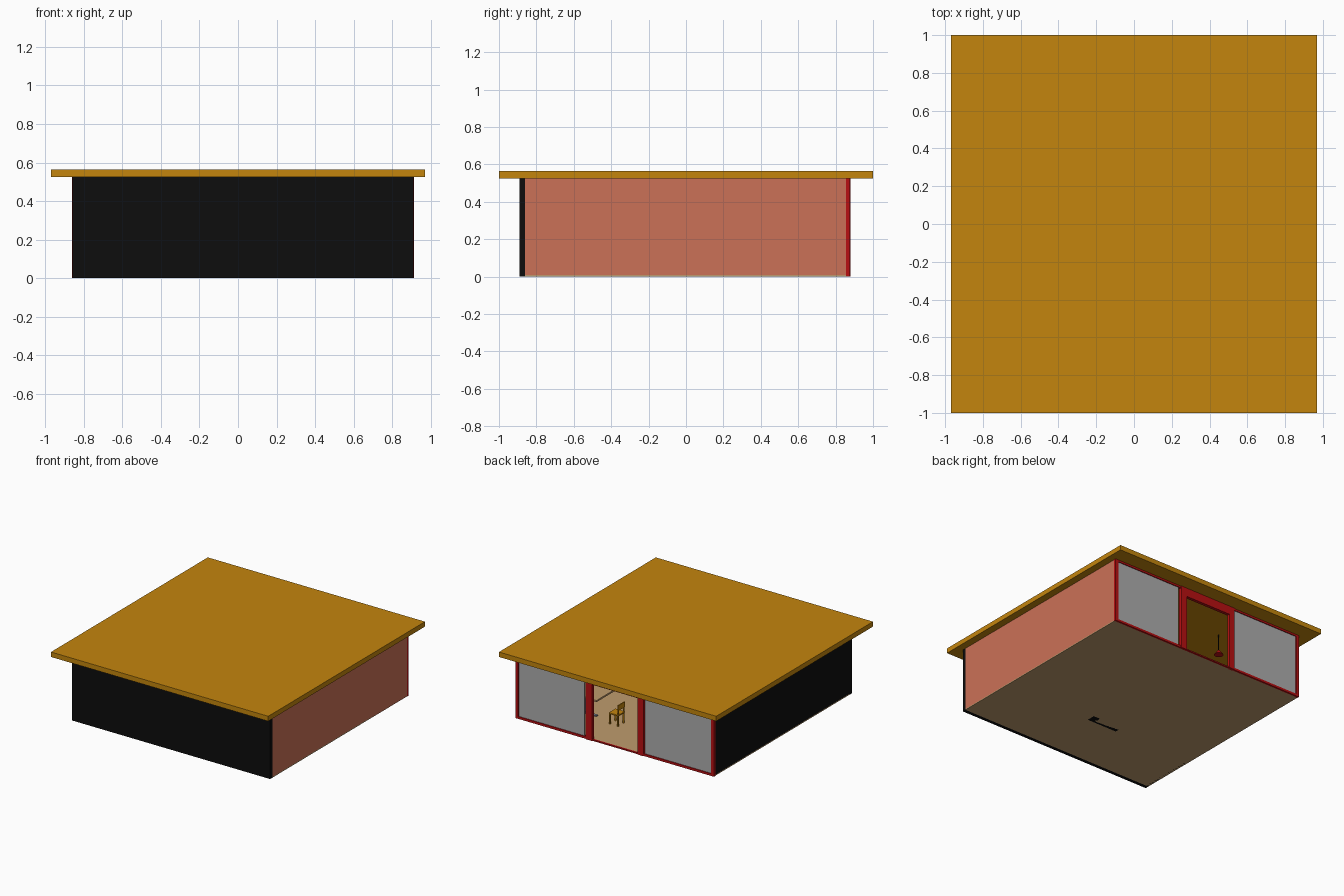
import bpy, math

if "Cube" in bpy.data.objects:
    bpy.data.objects.remove(bpy.data.objects["Cube"])


def mat(name, r, g, b):
    m = bpy.data.materials.new(name)
    m.diffuse_color = (r, g, b, 1)
    m.use_nodes = True
    m.node_tree.nodes["Principled BSDF"].inputs["Base Color"].default_value = m.diffuse_color
    return m


OCHRE = mat("ochre wood", 0.55, 0.235, 0.004)
BLACK = mat("black", 0.004, 0.004, 0.004)
SALMON = mat("salmon", 0.60, 0.165, 0.095)
RED = mat("red", 0.48, 0.005, 0.006)
GREY = mat("pale grey", 0.42, 0.42, 0.42)
TAN = mat("tan floor", 0.52, 0.33, 0.155)
STEEL = mat("blue grey", 0.22, 0.24, 0.30)


def box(name, m, x0, x1, y0, y1, z0, z1):
    """Axis aligned box given by its limits."""
    bpy.ops.mesh.primitive_cube_add(size=1)
    o = bpy.context.object
    o.name = name
    for v in o.data.vertices:
        v.co.x = x1 if v.co.x > 0 else x0
        v.co.y = y1 if v.co.y > 0 else y0
        v.co.z = z1 if v.co.z > 0 else z0
    o.data.materials.append(m)
    return o


def cone(name, m, x, y, z0, z1, r0, r1, n=16):
    bpy.ops.mesh.primitive_cone_add(vertices=n, radius1=r0, radius2=r1,
                                    depth=z1 - z0, location=(x, y, (z0 + z1) / 2))
    o = bpy.context.object
    o.name = name
    o.data.materials.append(m)
    bpy.ops.object.shade_smooth_by_angle()
    return o


L, R, F, B, H = -0.86, 0.91, -0.89, 0.875, 0.525

# shell
box("roof", OCHRE, -0.97, 0.97, -1, 1, H, 0.565)
box("floor", TAN, L, R, -0.86, 0.86, 0, 0.008)
box("front_wall", BLACK, L, R, F, -0.86, 0, H)
box("left_wall", BLACK, L, L + 0.02, -0.86, 0.855, 0, H)
box("right_wall", SALMON, R - 0.02, R, -0.86, 0.855, 0.002, H)

# back wall: red frame, two grey panels, doorway between them
Y0 = 0.855
for side, x0, x1 in (("left", L, -0.23), ("right", 0.28, R)):
    box(side + "_panel", GREY, x0 + 0.02, x1 - 0.01, 0.86, 0.868, 0.01, H - 0.01)
    box(side + "_sill", RED, x0, x1, Y0, B, 0, 0.018)
    box(side + "_top_rail", RED, x0, x1, Y0, B, H - 0.015, H)
box("left_corner_post", RED, L - 0.002, L + 0.024, Y0, B, 0, H)
box("right_corner_post", RED, R - 0.024, R + 0.002, Y0, B, 0, H)
box("left_door_post", RED, -0.235, -0.185, Y0, B + 0.005, 0, H)
box("right_door_post", RED, 0.225, 0.28, Y0, B + 0.005, 0, H)
box("door_header", RED, -0.185, 0.225, Y0, B + 0.005, 0.455, H)
box("door_threshold", RED, -0.185, 0.225, 0.86, B, 0, 0.01)


def table(name, cx, cy):
    """Long table on two steel pedestals with flat feet."""
    box(name + "_top", TAN, cx - 0.17, cx + 0.17, cy - 0.3, cy + 0.3, 0.165, 0.178)
    for i, y in enumerate((cy - 0.22, cy + 0.22)):
        box(f"{name}_foot_{i}", STEEL, cx - 0.12, cx + 0.12, y - 0.012, y + 0.012, 0.004, 0.016)
        box(f"{name}_pedestal_{i}", STEEL, cx - 0.012, cx + 0.012, y - 0.012, y + 0.012, 0.01, 0.165)


def chair(name, cx, cy, face):
    """Wooden chair; face = +1 looks toward +x, -1 toward -x."""
    w = 0.042
    xs = lambda a, b: sorted((cx + face * a, cx + face * b))
    box(name + "_seat", OCHRE, cx - w, cx + w, cy - w, cy + w, 0.09, 0.1)
    for i, (a, b) in enumerate(((-1, -1), (-1, 1), (1, -1), (1, 1))):
        x, y = cx + a * (w - 0.006), cy + b * (w - 0.006)
        box(f"{name}_leg_{i}", OCHRE, x - 0.005, x + 0.005, y - 0.005, y + 0.005, 0.004, 0.09)
    for i, b in enumerate((-1, 1)):
        y = cy + b * (w - 0.006)
        box(f"{name}_back_post_{i}", OCHRE, *xs(-w, -w + 0.008), y - 0.005, y + 0.005, 0.1, 0.17)
    box(name + "_backrest", OCHRE, *xs(-w, -w + 0.008), cy - w, cy + w, 0.135, 0.178)


def pendant(name, x, y):
    """Hanging lamp with a red shade on a black cord."""
    cone(name + "_cord", BLACK, x, y, 0.39, H, 0.004, 0.004, 8)
    cone(name + "_shade", RED, x, y, 0.355, 0.39, 0.035, 0.01)


# interior
table("right_table", 0.55, 0.3)
table("left_table", -0.39, 0.3)
chair("right_chair", 0.24, 0.54, 1)
chair("left_chair", -0.66, 0.5, 1)
pendant("left_lamp", -0.40, 0.5)
pendant("right_lamp", 0.55, 0.3)
box("low_cabinet", BLACK, -0.15, 0.12, -0.39, -0.32, 0, 0.1)
